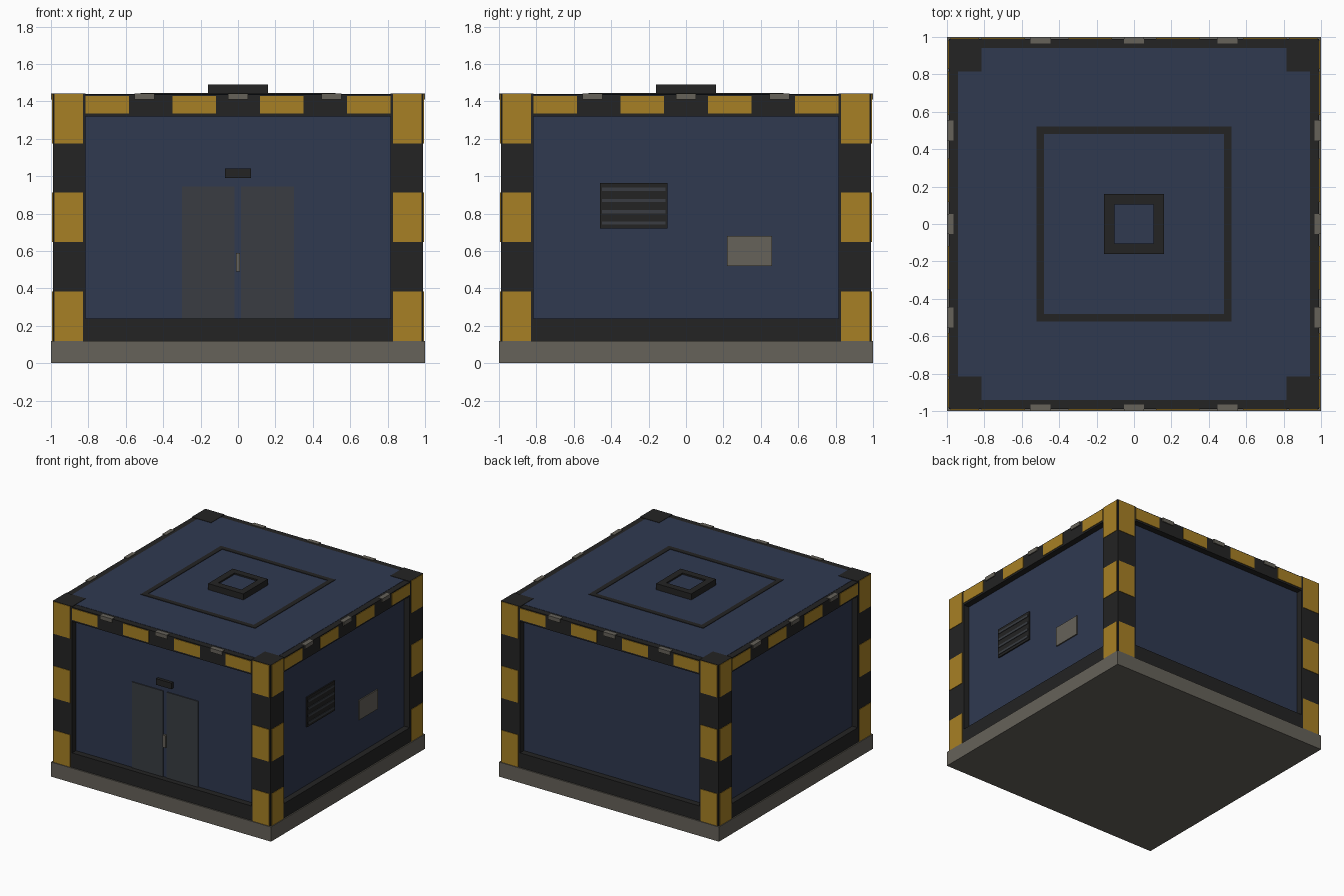
import bpy
from math import pi
from mathutils import Matrix, Vector

cube = bpy.data.objects.get("Cube")
if cube:
    bpy.data.objects.remove(cube, do_unlink=True)


def material(name, r, g, b):
    m = bpy.data.materials.new(name)
    m.use_nodes = True
    m.diffuse_color = (r, g, b, 1)
    m.node_tree.nodes["Principled BSDF"].inputs["Base Color"].default_value = (r, g, b, 1)
    return m


BLUE = material("navy_panel", 0.029, 0.041, 0.081)
DARK = material("dark_frame", 0.017, 0.017, 0.017)
YELLOW = material("hazard_yellow", 0.39, 0.217, 0.018)
GREY = material("warm_grey", 0.132, 0.122, 0.101)
DOOR = material("door_grey", 0.041, 0.046, 0.054)


def box(name, mat, x, y, z, turn=0):
    """Box from three (low, high) ranges, turned in quarter steps about z."""
    bpy.ops.mesh.primitive_cube_add(size=1)
    ob = bpy.context.object
    ob.name = name
    lo, hi = (Vector(p) for p in zip(x, y, z))
    size = Matrix.Diagonal((hi - lo).to_4d())
    ob.data.transform(Matrix.Rotation(turn * pi / 2, 4, "Z")
                      @ Matrix.Translation((lo + hi) / 2) @ size)
    ob.data.materials.append(mat)
    return ob


def square_frame(name, mat, outer, inner, z):
    """Square ring lying flat, made of four bars."""
    for t in range(4):
        box(name, mat, (-outer, inner), (-outer, -inner), z, t)


BASE, SILL, LINTEL, TOP = 0.12, 0.24, 1.32, 1.44
WALL, POST, FACE = 0.94, 0.815, 0.99
SKIN = (-FACE - 0.004, -FACE + 0.002)

# Base slab and main body
box("base_slab", GREY, (-1, 1), (-1, 1), (0, BASE))
box("body", BLUE, (-WALL, WALL), (-WALL, WALL), (BASE, TOP))

# Frame, hazard stripes and clips on each of the four sides
for t in range(4):
    box("corner_post", DARK, (-FACE, -POST), (-FACE, -POST), (BASE, TOP + 0.003), t)
    box("bottom_beam", DARK, (-POST, POST), (-FACE, -0.9), (BASE, SILL), t)
    box("top_beam", DARK, (-POST, POST), (-FACE, -0.9), (LINTEL, TOP - 0.002), t)

    step = (TOP - BASE) / 5
    for i in (0, 2, 4):
        z = BASE + i * step
        for x in ((-0.98, -0.83), (0.83, 0.98)):
            box("post_stripe", YELLOW, x, SKIN, (z, z + step), t)

    step = 2 * POST / 7
    for i in (0, 2, 4, 6):
        x = -POST + i * step
        box("beam_stripe", YELLOW, (x, x + step), SKIN, (1.335, 1.43), t)

    for x in (-0.5, 0, 0.5):
        box("roof_clip", GREY, (x - 0.053, x + 0.053), (-0.999, -0.965), (1.41, TOP + 0.002), t)

# Roof trim and hatch
square_frame("roof_trim", DARK, 0.52, 0.48, (TOP - 0.01, TOP + 0.004))
square_frame("hatch_frame", DARK, 0.16, 0.105, (TOP - 0.01, 1.49))
box("hatch_panel", BLUE, (-0.11, 0.11), (-0.11, 0.11), (TOP - 0.01, 1.478))

# Double door on the front
for x in ((-0.3, -0.018), (0.015, 0.3)):
    box("door_leaf", DOOR, x, (-WALL - 0.008, -WALL + 0.01), (SILL - 0.02, 0.945))
box("door_handle", GREY, (-0.012, 0.012), (-WALL - 0.02, -WALL), (0.49, 0.59))
box("door_lamp", DARK, (-0.07, 0.07), (-WALL - 0.025, -WALL), (0.99, 1.04))

# Vent and service panel on the left side (+x)
box("vent", DARK, (-0.46, -0.1), (-WALL - 0.01, -WALL), (0.72, 0.965), 1)
for i in range(4):
    z = 0.75 + i * 0.06
    box("vent_slat", DOOR, (-0.45, -0.11), (-WALL - 0.015, -WALL), (z - 0.009, z + 0.009), 1)
box("service_panel", GREY, (0.22, 0.46), (-WALL - 0.01, -WALL), (0.52, 0.68), 1)
